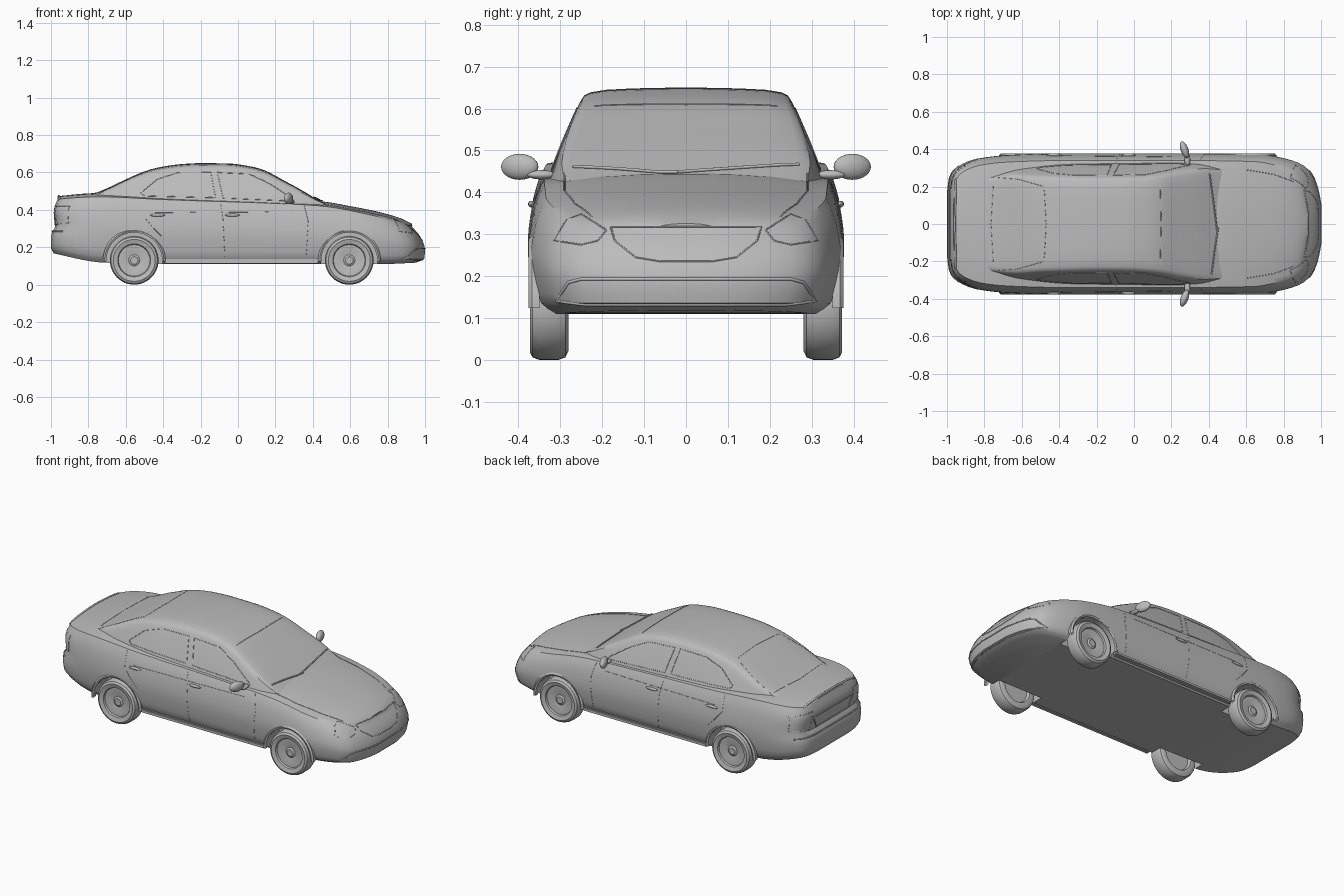
import bpy, bmesh, math
from mathutils import Vector

cube = bpy.data.objects.get("Cube")
if cube:
    bpy.data.objects.remove(cube)

paint = bpy.data.materials.new("plain_grey")
GREY = (0.5, 0.5, 0.5, 1)
paint.diffuse_color = GREY
paint.use_nodes = True
paint.node_tree.nodes["Principled BSDF"].inputs["Base Color"].default_value = GREY


def smooth(table):
    """Smooth curve through (x, value) points without overshoot."""
    xs, ys = zip(*table)
    d = [(ys[i + 1] - ys[i]) / (xs[i + 1] - xs[i]) for i in range(len(xs) - 1)]
    m = [d[0]] + [2 * a * b / (a + b) if a * b > 0 else 0 for a, b in zip(d, d[1:])] + [d[-1]]

    def f(x):
        x = min(max(x, xs[0]), xs[-1])
        i = max(k for k in range(len(d)) if xs[k] <= x)
        h = xs[i + 1] - xs[i]
        t = (x - xs[i]) / h
        return (ys[i] * (1 + 2 * t) * (1 - t) ** 2 + m[i] * h * t * (1 - t) ** 2
                + ys[i + 1] * t * t * (3 - 2 * t) + m[i + 1] * h * t * t * (t - 1))
    return f


def activate(ob):
    bpy.ops.object.select_all(action='DESELECT')
    ob.select_set(True)
    bpy.context.view_layer.objects.active = ob


def finish(name, bm, angle=35):
    bmesh.ops.recalc_face_normals(bm, faces=bm.faces)
    me = bpy.data.meshes.new(name)
    bm.to_mesh(me)
    bm.free()
    ob = bpy.data.objects.new(name, me)
    bpy.context.collection.objects.link(ob)
    me.materials.append(paint)
    activate(ob)
    bpy.ops.object.shade_smooth_by_angle(angle=math.radians(angle))
    return ob


def loft(name, halves):
    """Skin mirrored half sections running from the underside to the top."""
    bm = bmesh.new()
    rings = [[bm.verts.new(p) for p in h] + [bm.verts.new((x, -y, z)) for x, y, z in reversed(h)]
             for h in halves]
    n = len(rings[0])
    for a, b in zip(rings, rings[1:]):
        for i in range(n):
            j = (i + 1) % n
            bm.faces.new((a[i], a[j], b[j], b[i]))
    for r in (rings[0], rings[-1]):
        for i in range(n // 2 - 1):
            bm.faces.new((r[i], r[i + 1], r[n - 2 - i], r[n - 1 - i]))
    return finish(name, bm)


# Lower body: height levels carry nose, tail and width; plan curve rounds the corners
plan = smooth([(-1, .17), (-.99, .25), (-.965, .295), (-.92, .325), (-.85, .35), (-.7, .368), (-.4, .377),
               (.3, .377), (.7, .371), (.78, .357), (.88, .328), (.94, .285), (.98, .2), (1, .1)])
under = smooth([(-1, .17), (-.72, .118), (-.4, .11), (.75, .11), (1, .12)])
shoulder = smooth([(-1, .455), (-.75, .47), (-.4, .455), (.3, .43), (.45, .42), (.7, .375), (.87, .33), (1, .285)])
deck = smooth([(-1, .47), (-.75, .49), (0, .465), (.45, .445), (.6, .42), (.75, .39), (.87, .355), (.94, .32), (1, .28)])
nose = smooth([(0, .95), (.1, .995), (.4, 1), (.7, .985), (.88, .96), (1, .93)])
tail = smooth([(0, .985), (.1, 1), (.35, 1), (.5, .975), (.8, .985), (1, .965)])
flank = smooth([(0, .87), (.1, .95), (.3, .985), (.5, 1), (.75, .975), (.9, .94), (1, .90)])
LEVELS = [0, .05, .1, .2, .3, .4, .5, .6, .7, .8, .88, .95, 1]


def body_section(u):
    pts = []
    for t in LEVELS:
        x = u * (nose(t) if u > 0 else tail(t))
        pts.append((x, plan(u) * flank(t), under(x) + t * (shoulder(x) - under(x))))
    x, edge, z = pts[-1]
    for q in (.92, .8, .6, .35, .12):
        pts.append((x, edge * q, z + (deck(x) - z) * (1 - q ** 2.5)))
    return pts


ends = [-1, -.995, -.99, -.978, -.965, -.945, -.92, -.89, -.85]
stations = ends + [-.8 + .05 * i for i in range(33)] + [.84, .88, .91, .94, .96, .98, .99, 1]
body = loft("lower_body", [body_section(u) for u in stations])

# Wheel arches
AXLES = ((-.555, "rear"), (.595, "front"))
for ax, _ in AXLES:
    for s in (1, -1):
        bpy.ops.mesh.primitive_cylinder_add(vertices=48, radius=.151, depth=.3,
                                            location=(ax, s * .41, .13), rotation=(math.pi / 2, 0, 0))
        cutter = bpy.context.object
        cutter.hide_render = True
        activate(body)
        mod = body.modifiers.new("arch", 'BOOLEAN')
        mod.operation, mod.solver, mod.object = 'DIFFERENCE', 'EXACT', cutter
        bpy.ops.object.modifier_move_to_index(modifier="arch", index=0)
        bpy.ops.object.modifier_apply(modifier="arch")
        bpy.data.objects.remove(cutter)

# Cabin with roof, windscreen and rear window
roof = smooth([(-.8, .48), (-.75, .495), (-.68, .525), (-.6, .563), (-.5, .606), (-.42, .628), (-.3, .645), (-.2, .65),
               (-.05, .648), (.08, .63), (.14, .612), (.25, .555), (.35, .5), (.42, .458), (.47, .43)])
belt = smooth([(-.8, .27), (-.6, .318), (-.3, .337), (.2, .337), (.35, .328), (.47, .30)])


def cabin_section(x):
    g = roof(x) - .40
    pts = [(x, belt(x) - .40 * f ** 1.2 * g, .40 + f * g) for f in (0, .15, .3, .5, .7, .86)]
    edge = pts[-1][1]
    return pts + [(x, edge * q, .40 + f * g) for q, f in ((.96, .925), (.9, .955), (.75, .98), (.5, .993), (.15, 1))]


cabin = loft("cabin", [cabin_section(-.8 + 1.27 * i / 50) for i in range(51)])
bpy.context.view_layer.update()

# Thin raised lines draped on the shell
VIEWS = {"side": (lambda a, b: (a, 2, b), (0, -1, 0)), "front": (lambda a, b: (2, a, b), (-1, 0, 0)),
         "rear": (lambda a, b: (-2, a, b), (1, 0, 0)), "top": (lambda a, b: (a, b, 2), (0, 0, -1))}


def drape(name, view, pts, closed=False, mirror=True, r=.002, lift=0):
    origin, d = VIEWS[view][0], Vector(VIEWS[view][1])
    path = []
    loop = pts + pts[:1] if closed else pts
    for p, q in zip(loop, loop[1:]):
        n = max(2, int(math.dist(p, q) / .02))
        path += [(p[0] + (q[0] - p[0]) * i / n, p[1] + (q[1] - p[1]) * i / n) for i in range(n)]
    path.append(loop[-1])
    hits = []
    for a, b in path:
        o = Vector(origin(a, b))
        found = [c[1] for c in (ob.ray_cast(o, d) for ob in (body, cabin)) if c[0]]
        if found:
            hits.append(min(found, key=lambda v: (v - o).length) - d * lift)
    cu = bpy.data.curves.new(name, 'CURVE')
    cu.dimensions, cu.bevel_depth, cu.bevel_resolution = '3D', r, 1
    for s in (1, -1) if mirror else (1,):
        sp = cu.splines.new('POLY')
        sp.points.add(len(hits) - 1)
        for pt, v in zip(sp.points, hits):
            pt.co = (v.x, v.y * s, v.z, 1)
    ob = bpy.data.objects.new(name, cu)
    bpy.context.collection.objects.link(ob)
    cu.materials.append(paint)
    activate(ob)
    bpy.ops.object.convert(target='MESH')


drape("front_window_frame", "side", [(-.08, .463), (-.11, .60), (.06, .592), (.17, .54), (.29, .46), (.30, .447)], True)
drape("rear_window_frame", "side", [(-.12, .465), (-.145, .602), (-.32, .60), (-.43, .565), (-.52, .49), (-.5, .475)], True)
drape("front_door_seam", "side", [(.355, .42), (.375, .34), (.365, .15)], r=.0012)
drape("middle_door_seam", "side", [(-.095, .45), (-.08, .35), (-.07, .15)], r=.0012)
drape("rear_door_seam", "side", [(-.5, .45), (-.5, .36), (-.45, .30), (-.41, .26)], r=.0012)
drape("side_crease", "side", [(-.45, .385), (.3, .39)], r=.0012)
drape("windscreen_top_seam", "top", [(.14, -.22), (.145, 0), (.14, .22)], mirror=False)
drape("rear_window_seam", "top", [(-.47, 0), (-.48, .2), (-.62, .24), (-.75, .25), (-.765, 0)], r=.0012)
drape("bonnet_seam", "top", [(.43, .29), (.6, .29), (.75, .265), (.86, .225)])
drape("headlamp_outline", "front", [(.19, .31), (.25, .348), (.285, .335), (.315, .285), (.25, .275), (.21, .285)], True)
drape("grille_outline", "front", [(-.18, .318), (.18, .318), (.17, .285), (.12, .245), (.06, .235),
                                  (-.06, .235), (-.12, .245), (-.17, .285)], True, False)
drape("bumper_intake_outline", "front", [(0, .193), (.25, .193), (.28, .185), (.31, .14), (.24, .132), (0, .132)], r=.004)
drape("tail_lamp_outline", "rear", [(.19, .42), (.31, .42), (.32, .33), (.21, .32)], True)
drape("number_plate_recess", "rear", [(-.19, .385), (.19, .385), (.15, .315), (-.15, .315)], True, False, r=.004)
drape("rear_bumper_seam", "rear", [(-.31, .285), (.31, .285)], mirror=False, r=.004)
drape("boot_lip", "top", [(-.953, -.24), (-.958, 0), (-.953, .24)], mirror=False, r=.006)
drape("driver_wiper", "top", [(.405, .27), (.425, .12), (.445, -.04)], mirror=False, r=.004, lift=.004)
drape("passenger_wiper", "top", [(.415, -.27), (.43, -.15), (.45, -.02)], mirror=False, r=.004, lift=.004)


def lathe(name, profile, cx, cz, side, steps=48):
    """Spin (radius, y) points about the axle."""
    bm = bmesh.new()
    vs = [bm.verts.new((cx + r, side * y, cz)) for r, y in profile]
    es = [bm.edges.new(p) for p in zip(vs, vs[1:])]
    bmesh.ops.spin(bm, geom=vs + es, cent=(cx, 0, cz), axis=(0, 1, 0), angle=2 * math.pi, steps=steps)
    bmesh.ops.remove_doubles(bm, verts=bm.verts, dist=1e-5)
    return finish(name, bm)


def ball(name, loc, scale, turn=0):
    bm = bmesh.new()
    bmesh.ops.create_uvsphere(bm, u_segments=24, v_segments=14, radius=1)
    ob = finish(name, bm, 60)
    ob.location, ob.scale, ob.rotation_euler = loc, scale, (0, 0, turn)


WHEEL = [(0, .352), (.02, .354), (.03, .348), (.07, .356), (.084, .356), (.088, .366), (.112, .373), (.124, .366),
         (.13, .35), (.13, .305), (.124, .288), (.11, .281), (.088, .283), (.08, .30), (0, .30)]
for s, side in ((1, "left"), (-1, "right")):
    for ax, end in AXLES:
        lathe(f"{end}_{side}_wheel", WHEEL, ax, .13, s)
        # Arch lip, upper arc only
        bm = bmesh.new()
        prev = None
        for i in range(33):
            a = math.radians(-2 + 184 * i / 32)
            ring = [bm.verts.new((ax + r * math.cos(a), s * y, .13 + r * math.sin(a)))
                    for r, y in ((.149, .35), (.149, .372), (.158, .376), (.167, .368), (.167, .35))]
            if prev:
                for k in range(4):
                    bm.faces.new((prev[k], prev[k + 1], ring[k + 1], ring[k]))
            prev = ring
        finish(f"{end}_{side}_arch_lip", bm)
    # Door mirror with its arm
    ball(f"{side}_mirror", (.27, s * .397, .461), (.021, .047, .031), s * .35)
    ball(f"{side}_mirror_arm", (.285, s * .345, .442), (.016, .035, .011))
    # Door handles
    for hx, end in ((-.03, "front"), (-.43, "rear")):
        ball(f"{end}_{side}_door_handle", (hx, s * .369, .372), (.04, .008, .008))
    # Sill strip
    bm = bmesh.new()
    bmesh.ops.create_cube(bm, size=1)
    bmesh.ops.scale(bm, verts=bm.verts, vec=(.83, .03, .024))
    bmesh.ops.bevel(bm, geom=bm.edges[:], offset=.006, segments=2, affect='EDGES')
    bmesh.ops.translate(bm, verts=bm.verts, vec=(.02, s * .35, .126))
    finish(f"{side}_sill", bm)
